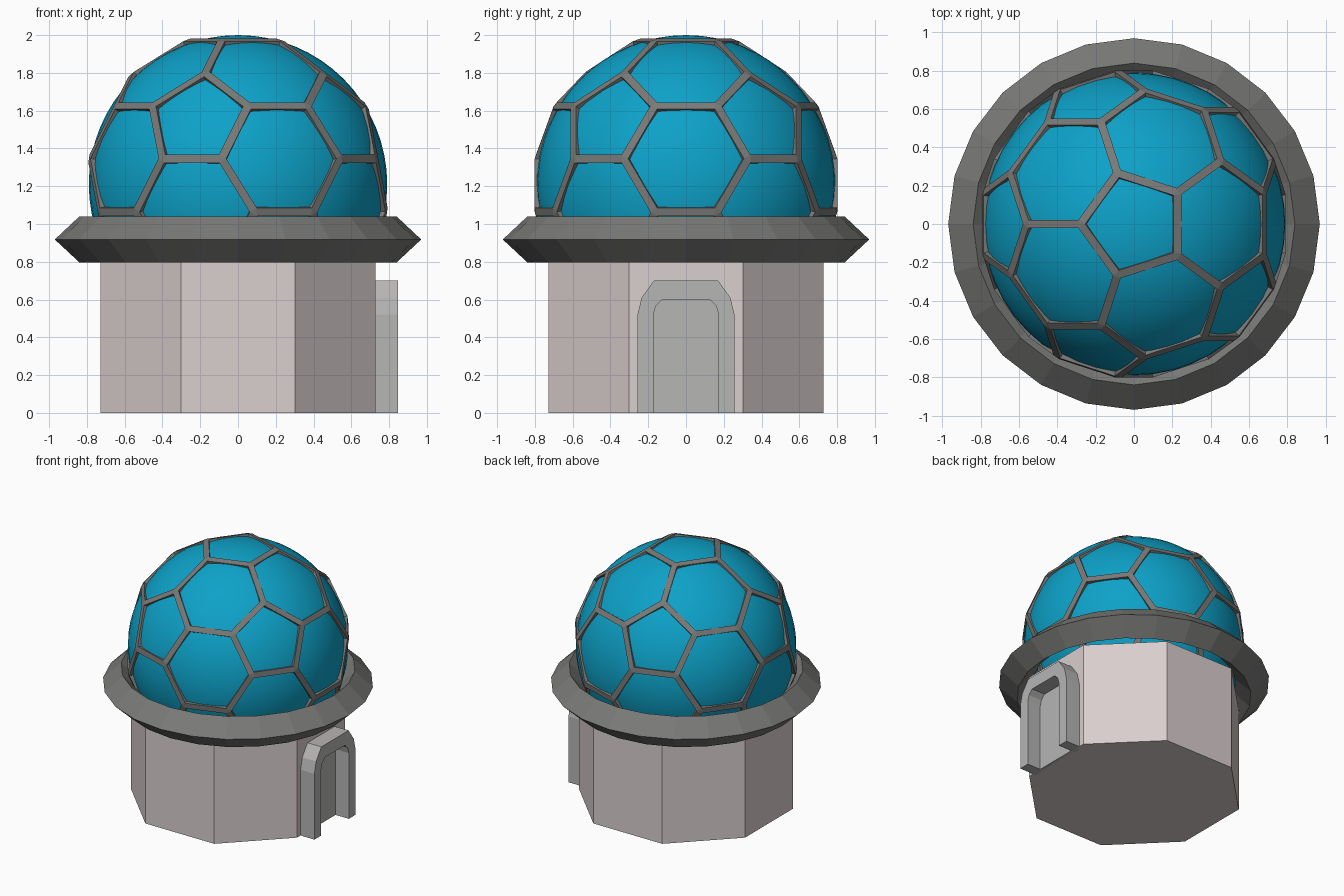
import bpy, bmesh, math
from mathutils import Matrix, Vector

if "Cube" in bpy.data.objects:
    bpy.data.objects.remove(bpy.data.objects["Cube"])


def material(name, rgb):
    m = bpy.data.materials.new(name)
    m.diffuse_color = (*rgb, 1)
    m.use_nodes = True
    m.node_tree.nodes["Principled BSDF"].inputs["Base Color"].default_value = m.diffuse_color
    return m


STONE = material("pale stone", (0.70, 0.62, 0.62))
METAL = material("dark grey", (0.19, 0.19, 0.185))
DOOR = material("door grey", (0.47, 0.465, 0.46))
GLASS = material("blue glass", (0.004, 0.36, 0.58))


def add_object(name, bm, mat):
    bmesh.ops.recalc_face_normals(bm, faces=bm.faces)
    mesh = bpy.data.meshes.new(name)
    bm.to_mesh(mesh)
    bm.free()
    mesh.materials.append(mat)
    ob = bpy.data.objects.new(name, mesh)
    bpy.context.collection.objects.link(ob)
    return ob


# Octagonal base
bm = bmesh.new()
r = 0.727 / math.cos(math.pi / 8)
bmesh.ops.create_cone(bm, cap_ends=True, segments=8, radius1=r, radius2=r, depth=0.82,
                      matrix=Matrix.Translation((0, 0, 0.41)) @ Matrix.Rotation(math.pi / 8, 4, 'Z'))
add_object("base", bm, STONE)

# Diamond-section rim with 24 sides
bm = bmesh.new()
profile = [(0.97, 0.918), (0.84, 1.04), (0.71, 0.918), (0.84, 0.797)]
N = 24
rings = []
for i in range(N):
    a = 2 * math.pi * i / N
    rings.append([bm.verts.new((p * math.cos(a), p * math.sin(a), z)) for p, z in profile])
for i in range(N):
    a, b = rings[i], rings[(i + 1) % N]
    for k in range(4):
        bm.faces.new((a[k], b[k], b[(k + 1) % 4], a[(k + 1) % 4]))
add_object("rim", bm, METAL)

# Smooth dome
bm = bmesh.new()
bmesh.ops.create_uvsphere(bm, u_segments=48, v_segments=32, radius=0.79,
                          matrix=Matrix.Translation((0, 0, 1.21)))
for f in bm.faces:
    f.smooth = True
add_object("dome", bm, GLASS)

# Lattice: truncated icosahedron whose bevelled edges become flat struts
bm = bmesh.new()
bmesh.ops.create_icosphere(bm, subdivisions=1, radius=1,
                           matrix=Matrix.Rotation(math.radians(36), 4, 'Z'))
bmesh.ops.bevel(bm, geom=bm.verts[:], offset=100 / 3, offset_type='PERCENT',
                segments=1, profile=0.5, affect='VERTICES')
for v in bm.verts:
    v.co = v.co.normalized() * 0.826
bmesh.ops.bevel(bm, geom=bm.edges[:], offset=0.023, offset_type='OFFSET',
                segments=1, profile=0.5, affect='EDGES')
drop = [f for f in bm.faces if f.calc_area() > 0.05 or f.calc_center_median().z < -0.41]
bmesh.ops.delete(bm, geom=drop, context='FACES')
# Extrude the strips inward towards the centre
outer = bm.faces[:]
inner = bmesh.ops.extrude_face_region(bm, geom=outer, use_keep_orig=True)
for v in inner["geom"]:
    if isinstance(v, bmesh.types.BMVert):
        v.co *= 1 - 0.028 / v.co.length
bmesh.ops.translate(bm, verts=bm.verts, vec=Vector((0, 0, 1.205)))
add_object("lattice", bm, METAL)


# Doorway arch on the +x side
def arch(half, shoulder):
    right = [(half, 0)] + shoulder
    return right + [(-y, z) for y, z in reversed(right)]


out = arch(0.257, [(0.257, 0.52), (0.235, 0.61), (0.17, 0.70)])
inn = arch(0.173, [(0.173, 0.52), (0.16, 0.565), (0.125, 0.60)])
bm = bmesh.new()
loops = [[bm.verts.new((x, y, z)) for y, z in pts]
         for pts, x in ((out, 0.70), (out, 0.848), (inn, 0.848), (inn, 0.70))]
for k in range(4):
    a, b = loops[k], loops[(k + 1) % 4]
    for i in range(len(a) - 1):
        bm.faces.new((a[i], a[i + 1], b[i + 1], b[i]))
for i in (0, -1):
    bm.faces.new([l[i] for l in loops])
add_object("door_frame", bm, DOOR)

# Door panel set back in the arch
bm = bmesh.new()
face = bm.faces.new([bm.verts.new((0.732, y, z)) for y, z in inn])
ext = bmesh.ops.extrude_face_region(bm, geom=[face], use_keep_orig=True)
for v in ext["geom"]:
    if isinstance(v, bmesh.types.BMVert):
        v.co.x = 0.71
add_object("door", bm, DOOR)
